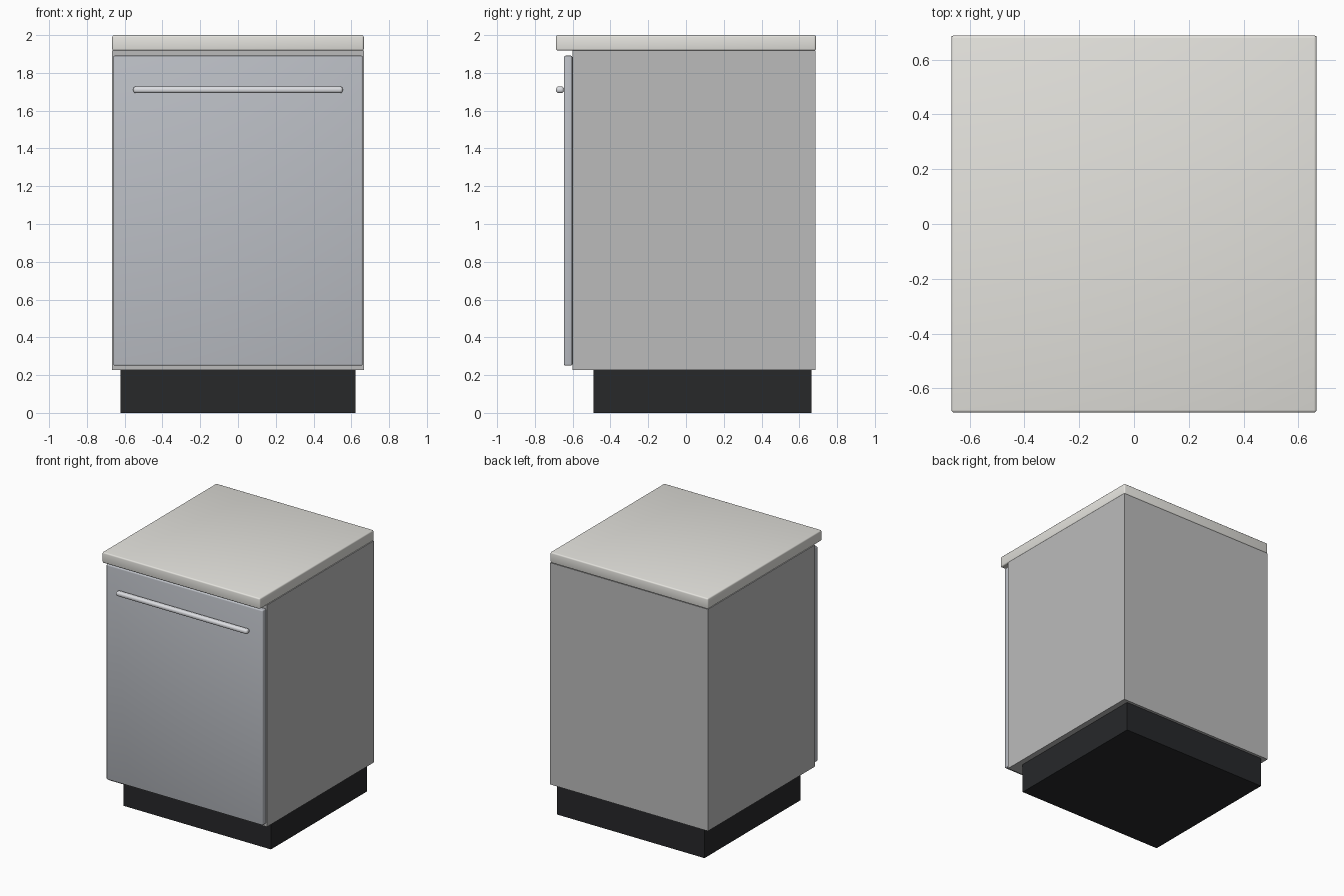
import bpy
import math

if "Cube" in bpy.data.objects:
    bpy.data.objects.remove(bpy.data.objects["Cube"])


def material(name, rgb):
    m = bpy.data.materials.new(name)
    m.diffuse_color = (*rgb, 1)
    m.use_nodes = True
    m.node_tree.nodes["Principled BSDF"].inputs["Base Color"].default_value = m.diffuse_color
    return m


def box(name, x, y, z, mat=None, bevel=0, segments=3):
    """Box from (min, max) ranges, with optionally rounded edges."""
    bpy.ops.mesh.primitive_cube_add(size=1, location=[(a + b) / 2 for a, b in (x, y, z)])
    ob = bpy.context.object
    ob.name = name
    ob.scale = [b - a for a, b in (x, y, z)]
    bpy.ops.object.transform_apply(location=False, rotation=False, scale=True)
    if mat:
        ob.data.materials.append(mat)
    if bevel:
        mod = ob.modifiers.new("rounded_edges", 'BEVEL')
        mod.width = bevel
        mod.segments = segments
        bpy.ops.object.modifier_apply(modifier=mod.name)
        bpy.ops.object.shade_smooth_by_angle(angle=math.radians(35))
    return ob


stone = material("worktop_stone", (0.78, 0.77, 0.73))
black = material("plinth_black", (0.02, 0.021, 0.023))
steel = material("door_steel", (0.50, 0.52, 0.56))
chrome = material("handle_metal", (0.72, 0.73, 0.76))
shell = material("cabinet_grey", (0.50, 0.50, 0.50))

# Recessed plinth
box("plinth", (-0.622, 0.622), (-0.491, 0.665), (0, 0.226), black)

# Cabinet body
box("cabinet", (-0.666, 0.666), (-0.602, 0.686), (0.226, 1.918), shell)

# Front door panel
box("door", (-0.66, 0.66), (-0.646, -0.602), (0.25, 1.891), steel, 0.008)

# Worktop overhanging the door
box("worktop", (-0.666, 0.666), (-0.688, 0.688), (1.918, 2.0), stone, 0.01)

# Bar handle
box("handle", (-0.555, 0.555), (-0.688, -0.646), (1.693, 1.728), chrome, 0.015, 4)
